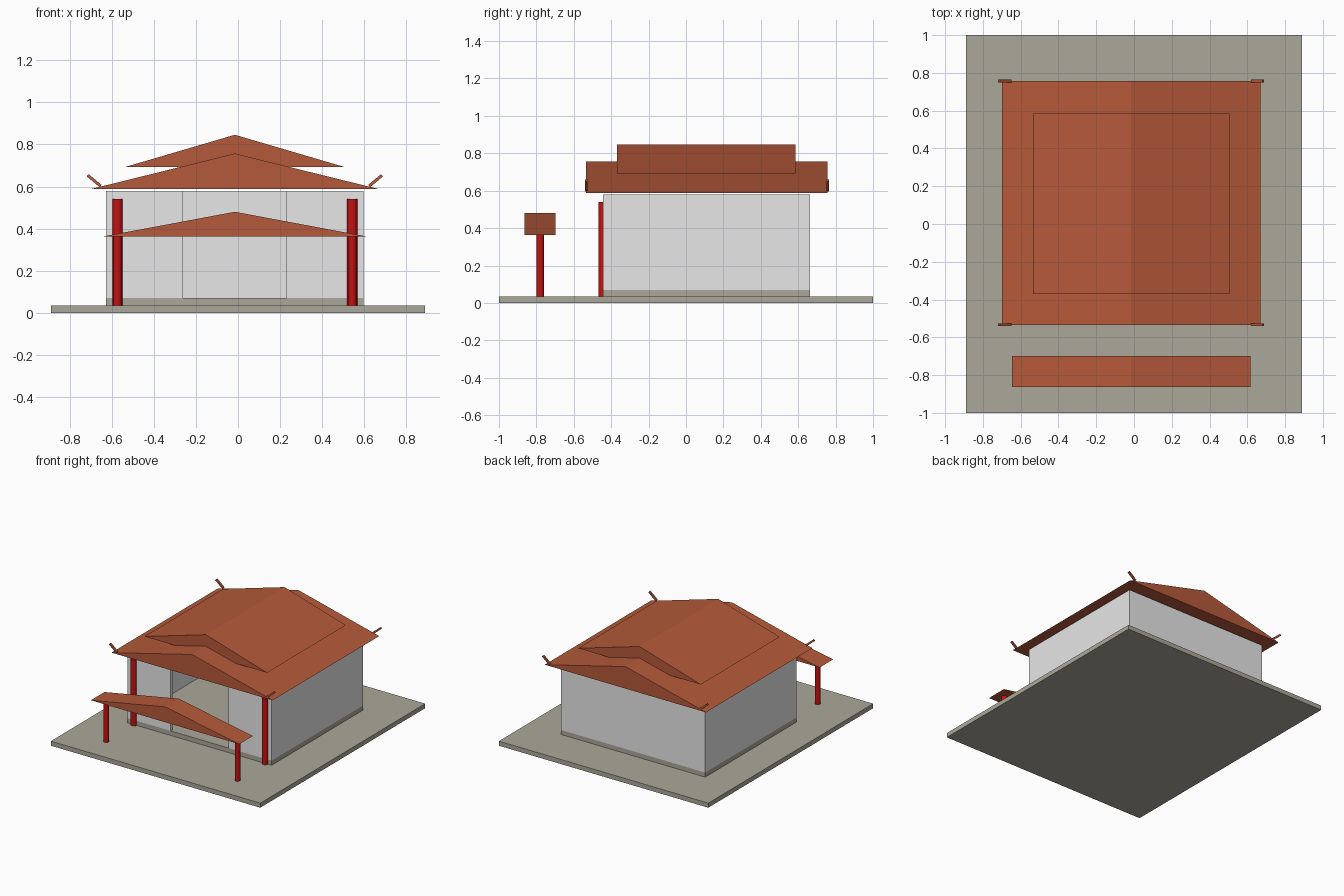
import bpy, math

if "Cube" in bpy.data.objects:
    bpy.data.objects.remove(bpy.data.objects["Cube"])

CX = -0.015  # the building sits slightly left of the slab centre


def material(name, rgb):
    m = bpy.data.materials.new(name)
    m.diffuse_color = (*rgb, 1)
    m.use_nodes = True
    m.node_tree.nodes["Principled BSDF"].inputs["Base Color"].default_value = m.diffuse_color
    return m


STONE = material("stone", (0.41, 0.39, 0.32))
WALL = material("pale_wall", (0.8, 0.8, 0.8))
TILE = material("roof_tile", (0.46, 0.10, 0.042))
RED = material("red_paint", (0.55, 0.006, 0.006))


def mesh(name, verts, faces, mat):
    me = bpy.data.meshes.new(name)
    me.from_pydata(verts, [], faces)
    me.materials.append(mat)
    ob = bpy.data.objects.new(name, me)
    bpy.context.collection.objects.link(ob)
    return ob


def prism_y(name, profile, y0, y1, mat):
    """Extrude an x-z profile (counter-clockwise from the front) along y."""
    n = len(profile)
    verts = [(x, y, z) for y in (y0, y1) for x, z in profile]
    faces = [tuple(range(n)), tuple(reversed(range(n, 2 * n)))]
    faces += [(i, i + n, (i + 1) % n + n, (i + 1) % n) for i in range(n)]
    return mesh(name, verts, faces, mat)


def box(name, x0, x1, y0, y1, z0, z1, mat):
    return prism_y(name, [(x0, z0), (x1, z0), (x1, z1), (x0, z1)], y0, y1, mat)


def gable(name, half, y0, y1, z0, z1, mat=TILE):
    return prism_y(name, [(CX - half, z0), (CX + half, z0), (CX, z1)], y0, y1, mat)


def column(name, x, y, r, z0, z1):
    bpy.ops.mesh.primitive_cylinder_add(vertices=24, radius=r, depth=z1 - z0,
                                        location=(x, y, (z0 + z1) / 2))
    ob = bpy.context.object
    ob.name = name
    ob.data.materials.append(RED)
    bpy.ops.object.shade_smooth_by_angle(angle=math.radians(40))


# Ground slab and plinth
box("ground_slab", -0.89, 0.89, -1, 1, 0, 0.035, STONE)
HW, Y0, Y1, T = 0.612, -0.445, 0.662, 0.025
box("plinth", CX - HW, CX + HW, Y0, Y1, 0.035, 0.07, STONE)

# Walls: one extruded C-shaped plan, open at the front doorway
DOOR = 0.246
half = [(DOOR, Y0), (HW, Y0), (HW, Y1)]
inner = [(HW - T, Y1 - T), (HW - T, Y0 + T), (DOOR, Y0 + T)]
right = half + [(-x, y) for x, y in reversed(half)]
left = [(-x, y) for x, y in reversed(inner)] + inner
plan = right + left
n = len(plan)
verts = [(CX + x, y, z) for z in (0.07, 0.58) for x, y in plan]
faces = [tuple(reversed(range(n))), tuple(range(n, 2 * n))]
faces += [(i, (i + 1) % n, (i + 1) % n + n, i + n) for i in range(n)]
mesh("walls", verts, faces, WALL)

# Roofs
gable("main_roof", 0.685, -0.535, 0.757, 0.588, 0.757)
gable("upper_roof", 0.521, -0.37, 0.586, 0.693, 0.846)
gable("gate_roof", 0.631, -0.863, -0.698, 0.362, 0.48)

# Columns and raised eave tips, mirrored about the building's centre line
for s, side in ((-1, "left"), (1, "right")):
    x = CX + s * 0.558
    column("wall_column_" + side, x, Y0, 0.024, 0.035, 0.54)
    column("gate_column_" + side, x, -0.78, 0.02, 0.035, 0.363)
    for y, end in ((-0.533, "front"), (0.757, "back")):
        tip = box(f"eave_tip_{end}_{side}", -0.04, 0.04, -0.007, 0.007,
                  -0.007, 0.007, TILE)
        tip.location = (CX + s * 0.669, y, 0.628)
        tip.rotation_euler.y = -s * math.radians(40)
